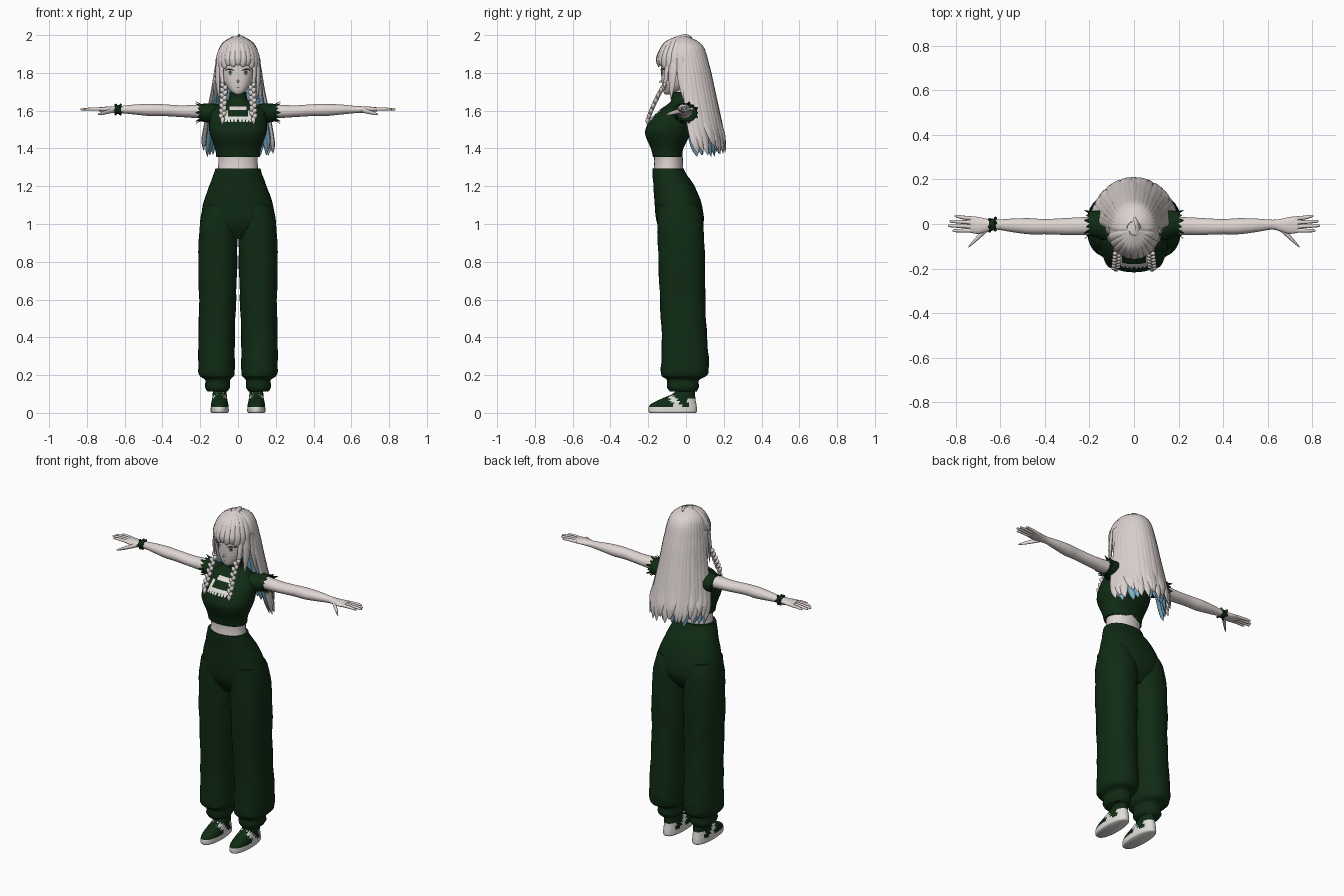
import bpy, bmesh, math, random
from mathutils import Vector, Matrix
from mathutils.bvhtree import BVHTree

random.seed(4)
if "Cube" in bpy.data.objects:
    bpy.data.objects.remove(bpy.data.objects["Cube"])


def material(name, rgb):
    m = bpy.data.materials.new(name)
    m.use_nodes = True
    m.diffuse_color = (*rgb, 1)
    m.node_tree.nodes["Principled BSDF"].inputs["Base Color"].default_value = (*rgb, 1)
    return m


skin = material("pale skin", (0.74, 0.67, 0.65))
hair = material("silver hair", (0.70, 0.64, 0.62))
blue = material("blue under hair", (0.20, 0.42, 0.58))
green = material("dark green cloth", (0.005, 0.024, 0.007))
white = material("off white trim", (0.74, 0.72, 0.69))
dark = material("dark lash", (0.02, 0.02, 0.02))
grey = material("grey iris", (0.22, 0.25, 0.25))
X, Y, Z = Vector((1, 0, 0)), Vector((0, 1, 0)), Vector((0, 0, 1))


def smooth(rows, k=4):
    """Catmull-Rom interpolation through rows of numbers."""
    out = []
    for i in range(len(rows) - 1):
        a, b, c, d = (rows[min(max(i + o, 0), len(rows) - 1)] for o in (-1, 0, 1, 2))
        for s in range(k):
            t = s / k
            out.append([q + t * (r - p) / 2 + t * t * (2 * p - 5 * q + 4 * r - s2) / 2
                        + t ** 3 * (3 * q - p - 3 * r + s2) / 2
                        for p, q, r, s2 in zip(a, b, c, d)])
    return out + [list(rows[-1])]


def tube(bm, rings, n=24, power=2.0, fold=0.0):
    """Skin rings given as (centre, u vector, v vector)."""
    loops = []
    for k, (c, u, v) in enumerate(rings):
        loop = []
        for i in range(n):
            a = 2 * math.pi * i / n
            ca, sa = math.cos(a), math.sin(a)
            f = 1 + fold * math.sin(3 * a + k * 0.9) * math.sin(k * 0.7 + 2 * a)
            x = math.copysign(abs(ca) ** (2 / power), ca) * f
            y = math.copysign(abs(sa) ** (2 / power), sa) * f
            loop.append(bm.verts.new(c + u * x + v * y))
        loops.append(loop)
    for a, b in zip(loops, loops[1:]):
        for i in range(n):
            bm.faces.new((a[i], a[(i + 1) % n], b[(i + 1) % n], b[i]))
    bm.faces.new(loops[0][::-1])
    bm.faces.new(loops[-1])


def finish(name, bm, mats, mirror=False, rule=None):
    bmesh.ops.recalc_face_normals(bm, faces=bm.faces)
    me = bpy.data.meshes.new(name)
    bm.to_mesh(me)
    bm.free()
    ob = bpy.data.objects.new(name, me)
    bpy.context.collection.objects.link(ob)
    for m in mats:
        me.materials.append(m)
    if rule:
        for p in me.polygons:
            p.material_index = rule(p.center)
    bpy.ops.object.select_all(action='DESELECT')
    ob.select_set(True)
    bpy.context.view_layer.objects.active = ob
    bpy.ops.object.shade_smooth_by_angle(angle=math.radians(50))
    if mirror:
        ob.modifiers.new("Mirror", 'MIRROR').use_mirror_merge = False
    return ob


def upright(name, rows, mats, mirror=False, rule=None, **kw):
    """Loft of rows (z, x, y, x radius, y radius)."""
    bm = bmesh.new()
    tube(bm, [(Vector((x, y, z)), X * a, Y * b) for z, x, y, a, b in smooth(rows)], **kw)
    return finish(name, bm, mats, mirror, rule)


def sideways(bm, rows, **kw):
    """Loft of rows (x, y, z, y radius, z radius)."""
    tube(bm, [(Vector((x, y, z)), Y * a, Z * b) for x, y, z, a, b in smooth(rows)], **kw)


# Body and clothes
upright("waist", [(1.27, 0, -.094, .108, .08), (1.33, 0, -.092, .104, .076), (1.38, 0, -.095, .106, .076)], [skin])
shirt = upright("cropped_shirt", [
    (1.355, 0, -.097, .115, .078), (1.40, 0, -.100, .122, .086), (1.46, 0, -.098, .143, .114),
    (1.50, 0, -.092, .153, .123), (1.56, 0, -.070, .150, .115), (1.605, 0, -.045, .135, .09),
    (1.64, 0, -.028, .085, .062), (1.66, 0, -.028, .05, .05), (1.70, 0, -.034, .046, .046)],
    [green], n=36, power=2.2)
upright("neck", [(1.66, 0, -.03, .038, .038), (1.75, 0, -.03, .036, .036)], [skin])
upright("trouser_hips", [
    (.92, 0, -.03, .13, .07), (1.0, 0, -.03, .19, .122), (1.1, 0, -.04, .186, .125),
    (1.2, 0, -.063, .152, .109), (1.27, 0, -.09, .126, .088), (1.295, 0, -.094, .119, .083)],
    [green], n=36, power=2.2, fold=.01)
upright("trouser_leg", [
    (.112, .108, -.015, .052, .07), (.135, .108, -.015, .066, .084), (.175, .108, -.015, .066, .086),
    (.20, .114, -.008, .093, .122), (.26, .115, -.005, .097, .127), (.4, .114, -.01, .096, .12),
    (.6, .108, -.02, .098, .12), (.8, .106, -.024, .103, .123), (1.0, .101, -.03, .1, .122),
    (1.1, .095, -.04, .085, .11)], [green], True, n=32, power=2.3, fold=.03)
upright("ankle", [(.06, .1, .0, .032, .04), (.16, .1, .0, .034, .042)], [skin], True)


# Shoes: white sole, side stripe and heel patch chosen by position
def shoe_rule(c):
    stripe = -.07 < c.y + (c.z - .05) * .8 < -.035 and abs(c.x - .097) > .025
    return 1 if c.z < .03 or stripe or (c.y > .01 and c.z < .075) else 0


upright("shoe", [
    (0, .097, -.07, .043, .122), (.008, .097, -.07, .048, .128), (.032, .097, -.07, .047, .127),
    (.05, .097, -.064, .045, .118), (.075, .097, -.04, .04, .09), (.1, .097, -.012, .037, .06),
    (.122, .097, -.002, .036, .05)], [green, white], True, shoe_rule, n=36, power=2.3)
bm = bmesh.new()
for i in range(3):
    bmesh.ops.create_cube(bm, size=1, matrix=Matrix.Translation((.097, -.098 + i * .022, .081 + i * .012))
                          @ Matrix.Rotation(.5, 4, 'X') @ Matrix.Diagonal((.045, .008, .007, 1)))
finish("shoe_laces", bm, [white], True)

# Sleeves with a ragged hem
bm = bmesh.new()
sideways(bm, [(.07, -.02, 1.58, .075, .045), (.13, -.008, 1.585, .068, .052),
              (.17, 0, 1.588, .06, .049), (.2, .002, 1.59, .055, .046)])
for i in range(14):
    a = 2 * math.pi * i / 14
    c = Vector((.195, .002 + .05 * math.cos(a), 1.59 + .042 * math.sin(a)))
    out = Vector((.8, math.cos(a) * .5, math.sin(a) * .5))
    side = Vector((0, -math.sin(a), math.cos(a)))
    tip = .022 + .012 * (i % 2)
    tube(bm, [(c, side * .014, X * .004), (c + out * tip, side * .003, X * .002)], n=6)
finish("sleeve", bm, [green], True)

# Arms and hands
bm = bmesh.new()
sideways(bm, [(.1, 0, 1.595, .035, .035), (.2, -.008, 1.596, .04, .036), (.3, -.011, 1.597, .038, .031),
              (.4, -.012, 1.603, .034, .031), (.47, -.01, 1.604, .036, .032), (.55, -.006, 1.606, .03, .026),
              (.62, -.003, 1.606, .022, .019), (.66, -.006, 1.606, .029, .017),
              (.70, -.006, 1.607, .038, .014), (.735, -.003, 1.607, .036, .011)])
finish("arm", bm, [skin], True)
bm = bmesh.new()
for y0, y1, end in ((.024, .035, .805), (.006, .012, .828), (-.012, -.008, .835), (-.029, -.03, .815)):
    sideways(bm, [(.715, y0, 1.607, .0095, .009), (.77, (y0 + y1) / 2, 1.609, .0085, .008),
                  (end - .01, y1, 1.607, .0065, .006), (end, y1, 1.606, .002, .002)], n=10)
sideways(bm, [(.655, -.018, 1.603, .014, .013), (.69, -.05, 1.594, .013, .012),
              (.72, -.08, 1.586, .009, .009), (.742, -.102, 1.58, .003, .003)], n=10)
finish("fingers", bm, [skin], True)

# Bracelet on the right wrist
bm = bmesh.new()
sideways(bm, [(-.65, -.004, 1.606, .029, .021), (-.635, -.003, 1.606, .027, .024), (-.62, -.003, 1.606, .025, .022)])
for i in range(10):
    a = 2 * math.pi * i / 10
    bmesh.ops.create_icosphere(bm, subdivisions=1, radius=.008, matrix=Matrix.Translation(
        (-.635 + .013 * (-1) ** i, -.003 + .029 * math.cos(a), 1.606 + .025 * math.sin(a))))
finish("bracelet", bm, [green])

# Head
head = upright("head", [
    (1.686, 0, -.095, .012, .015), (1.70, 0, -.078, .036, .042), (1.73, 0, -.058, .062, .068),
    (1.77, 0, -.042, .08, .088), (1.82, 0, -.03, .089, .102), (1.88, 0, -.025, .09, .105),
    (1.94, 0, -.02, .07, .08), (1.965, 0, -.02, .03, .035)], [skin], n=40, power=2.3)
bm = bmesh.new()
tube(bm, [(Vector((0, -.12, 1.758)), X * .009, Z * .012), (Vector((0, -.143, 1.752)), X * .002, Z * .002)], n=10)
finish("nose", bm, [skin])


def patch(name, target, mat, cx, cz, w, h, lift=.002, round_=True, bend=0, mirror=False):
    """Thin plate laid on the front of a target surface."""
    tree = BVHTree.FromPolygons([v.co for v in target.data.vertices],
                                [list(p.vertices) for p in target.data.polygons])
    bm, cols = bmesh.new(), []
    for i in range(13):
        u = (i / 6 - 1) * (.98 if round_ else 1)
        s = math.sqrt(1 - u * u) if round_ else 1
        col = []
        for j in range(5):
            x, z = cx + w * u, cz + h * s * (j / 2 - 1) - bend * u * u
            hit = tree.ray_cast(Vector((x, -1, z)), Y)[0]
            col.append(bm.verts.new((x, (hit.y if hit else -.1) - lift, z)))
        cols.append(col)
    for a, b in zip(cols, cols[1:]):
        for j in range(4):
            bm.faces.new((a[j], b[j], b[j + 1], a[j + 1]))
    return finish(name, bm, [mat], mirror)


patch("eye_white", head, white, .043, 1.802, .023, .016, mirror=True)
patch("iris", head, grey, .041, 1.802, .012, .015, .003, mirror=True)
patch("pupil", head, dark, .041, 1.803, .005, .008, .004, mirror=True)
patch("upper_lash", head, dark, .044, 1.82, .026, .004, .005, bend=.01, mirror=True)
patch("mouth", head, dark, 0, 1.722, .01, .0012)

# Lace trim on the chest
patch("lace_upper", shirt, white, 0, 1.612, .045, .009, .004, False)
patch("lace_lower", shirt, white, 0, 1.562, .06, .008, .004, False)
patch("lace_side", shirt, white, .062, 1.575, .009, .025, .004, False, mirror=True)
for i in range(4):
    patch("lace_tooth", shirt, white, .012 + i * .018, 1.548, .007, .009, .004, mirror=True)


# Hair
def strand(bm, rows, thick=.45):
    """Flat lock through rows (x, y, z, half width), facing away from the head."""
    rows = smooth(rows, 5)
    rings = []
    for i, r in enumerate(rows):
        p = Vector(r[:3])
        t = (Vector(rows[min(i + 1, len(rows) - 1)][:3]) - Vector(rows[max(i - 1, 0)][:3])).normalized()
        out = Vector((p.x, p.y + .02, .02))
        side = t.cross(out).normalized()
        rings.append((p, side * r[3], side.cross(t) * min(r[3] * thick, .011)))
    tube(bm, rings, n=8)


bm = bmesh.new()
bmesh.ops.create_uvsphere(bm, u_segments=40, v_segments=24, radius=1, matrix=Matrix.Translation(
    (0, -.02, 1.868)) @ Matrix.Diagonal((.112, .13, .125, 1)))
face_area = [f for f in bm.faces if f.calc_center_median().z < 1.85 and f.calc_center_median().y < -.03]
bmesh.ops.delete(bm, geom=face_area, context='FACES')
finish("hair_cap", bm, [hair])

fall = [(1.988, .03, .03, .010), (1.94, .085, .10, .022), (1.83, .113, .136, .024), (1.70, .135, .165, .027),
        (1.55, .168, .198, .030), (1.45, .192, .22, .024), (1.39, .20, .228, .003)]


def back_layer(name, mat, count, scale, start, drop):
    bm = bmesh.new()
    for i in range(count):
        a0 = math.pi * i / (count - 1)
        end = random.uniform(-.03, .03) + drop
        wave = random.uniform(-.05, .05)
        rows = []
        for k, (z, rx, ry, w) in enumerate(fall[start:], start):
            a = math.pi / 2 + (a0 - math.pi / 2) * (1 - .045 * k) + wave * k / 6
            rows.append((rx * scale * math.cos(a), -.02 + ry * scale * math.sin(a),
                         z + end * (k > 4), w))
        strand(bm, rows)
    finish(name, bm, [mat])


back_layer("long_back_hair", hair, 21, 1, 0, 0)
back_layer("under_hair", blue, 17, .88, 2, -.005)

bm = bmesh.new()
for i in range(11):
    a = math.radians(-160 + 14 * i)
    x, y = math.cos(a), math.sin(a)
    low = 1.832 - .05 * abs(x) ** 4 + .008 * (i % 2)
    strand(bm, [(.02 * x, -.03 + .02 * y, 1.99, .008), (.075 * x, -.02 + .09 * y, 1.955, .018),
                (.108 * x, -.02 + .126 * y, 1.89, .021), (.109 * x, -.02 + .13 * y, low + .02, .018),
                (.105 * x, -.02 + .128 * y, low, .006)])
strand(bm, [(0, .03, 1.988, .006), (.012, 0, 1.997, .012), (.02, -.05, 1.985, .01), (.03, -.08, 1.965, .002)])
finish("fringe", bm, [hair])

bm = bmesh.new()
strand(bm, [(.09, -.07, 1.90, .02), (.106, -.07, 1.82, .024), (.106, -.075, 1.74, .018), (.1, -.08, 1.66, .002)])
strand(bm, [(.106, -.03, 1.88, .025), (.116, -.02, 1.78, .026), (.122, -.01, 1.70, .018), (.13, .0, 1.63, .002)])
strand(bm, [(.085, -.095, 1.86, .014), (.088, -.105, 1.80, .014), (.082, -.11, 1.74, .012), (.075, -.11, 1.71, .006)])
finish("side_lock", bm, [hair], True)

# Braids hanging over the chest
bm = bmesh.new()
for i in range(13):
    t = i / 12
    s = (-1) ** i
    bmesh.ops.create_uvsphere(bm, u_segments=12, v_segments=8, radius=1, matrix=Matrix.Translation(
        (.074 + .008 * t + .007 * s, -.112 - .085 * t ** .8, 1.735 - .165 * t))
        @ Matrix.Rotation(.6 * s, 4, 'Y') @ Matrix.Diagonal((.012, .011, .017, 1)))
strand(bm, [(.082, -.197, 1.565, .008), (.082, -.203, 1.55, .013), (.084, -.205, 1.525, .002)], 1)
finish("braid", bm, [hair], True)
